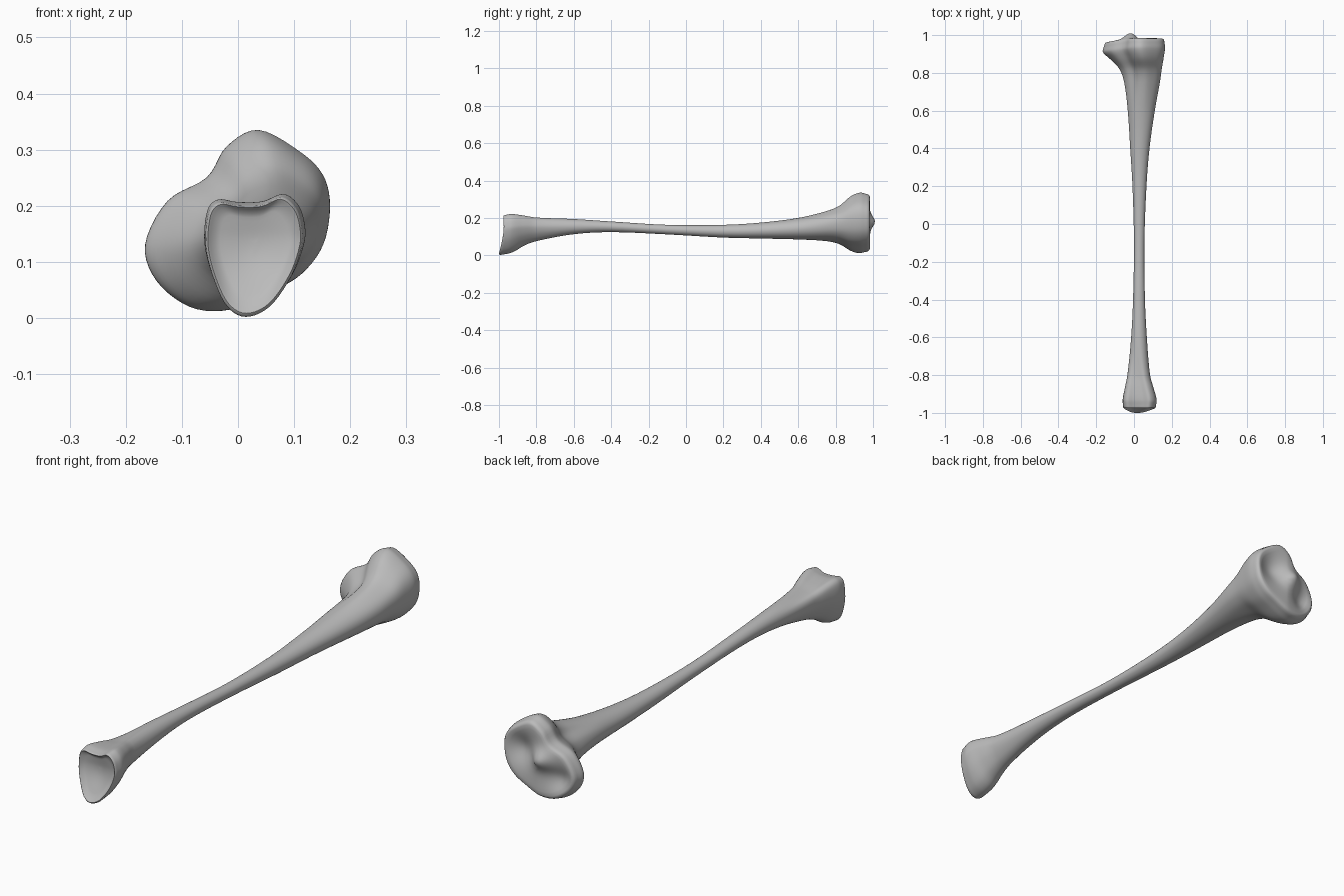
import bpy, bmesh, math
from mathutils import Vector

cube = bpy.data.objects.get("Cube")
if cube:
    bpy.data.objects.remove(cube, do_unlink=True)

# Cross-section outlines (x, z), counter-clockwise from the +x side
PLATEAU = [(.165, .20), (.152, .255), (.11, .297), (.037, .335), (-.02, .305),
           (-.055, .25), (-.125, .208), (-.165, .13), (-.145, .065), (-.085, .018),
           (-.015, .013), (.06, .045), (.115, .078), (.153, .13)]
ANKLE = [(.12, .13), (.121, .165), (.11, .20), (.083, .221), (.045, .207),
         (0, .206), (-.035, .211), (-.055, .19), (-.06, .13), (-.045, .07),
         (-.02, .02), (.015, .001), (.06, .02), (.10, .075)]
COUNT = len(PLATEAU)
SHAFT = [(math.cos(i * math.tau / COUNT), math.sin(i * math.tau / COUNT)) for i in range(COUNT)]

# Stations along the bone: y, x min, x max, z min, z max
STATIONS = [
    (-.965, -.058, .116, .002, .216), (-.93, -.06, .12, .012, .221),
    (-.87, -.049, .104, .05, .213), (-.8, -.035, .085, .076, .202),
    (-.6, -.015, .068, .113, .194), (-.4, -.005, .058, .124, .181),
    (-.1, 0, .055, .112, .163), (.2, -.008, .066, .095, .163),
    (.4, -.02, .082, .09, .175), (.6, -.033, .11, .085, .2),
    (.75, -.052, .137, .076, .236), (.82, -.077, .147, .06, .265),
    (.88, -.13, .157, .025, .315), (.93, -.165, .164, .012, .335),
    (.965, -.158, .161, .018, .328),
]


def smoothstep(a, b, v):
    t = min(1, max(0, (v - a) / (b - a)))
    return t * t * (3 - 2 * t)


def fitted(points, x0=-1, x1=1, z0=-1, z1=1):
    """Stretch an outline to fill a box."""
    xs, zs = zip(*points)
    fx = (x1 - x0) / (max(xs) - min(xs))
    fz = (z1 - z0) / (max(zs) - min(zs))
    return [(x0 + (x - min(xs)) * fx, z0 + (z - min(zs)) * fz) for x, z in points]


def rounded(points, steps=5):
    """Closed smooth curve through the points."""
    out = []
    for i in range(len(points)):
        a, b, c, d = (Vector(points[(i + k) % len(points)]) for k in (-1, 0, 1, 2))
        for s in range(steps):
            t = s / steps
            p = b + (c - a) * t / 2 + (a * 2 - b * 5 + c * 4 - d) * t * t / 2
            out.append(tuple(p + (b * 3 - c * 3 + d - a) * t ** 3 / 2))
    return out


def hermite_rows(rows, steps=5):
    """Smooth in-between stations."""
    def slope(i, k):
        a, b = rows[max(i - 1, 0)], rows[min(i + 1, len(rows) - 1)]
        return (b[k] - a[k]) / (b[0] - a[0])
    for i in range(len(rows) - 1):
        p, q = rows[i], rows[i + 1]
        h = q[0] - p[0]
        for s in range(steps):
            t = s / steps
            w = t * t * (3 - 2 * t)
            yield [p[0] + h * t] + [
                p[k] * (1 - w) + q[k] * w
                + h * (slope(i, k) * t * (1 - t) ** 2 - slope(i + 1, k) * t * t * (1 - t))
                for k in range(1, 5)]
    yield list(rows[-1])


OUTLINES = [fitted(rounded(o)) for o in (ANKLE, SHAFT, PLATEAU)]


def section(y, *box):
    """Blend ankle, shaft and plateau outlines for a place on the bone."""
    wa = 1 - smoothstep(-.95, -.55, y)
    wp = smoothstep(.55, .92, y)
    mix = [(a[0] * wa + s[0] * (1 - wa - wp) + p[0] * wp,
            a[1] * wa + s[1] * (1 - wa - wp) + p[1] * wp)
           for a, s, p in zip(*OUTLINES)]
    return [(x, y, z) for x, z in fitted(mix, *box)]


def bump(x, z, cx, cz, r):
    return math.exp(-((x - cx) ** 2 + (z - cz) ** 2) / r ** 2)


def plateau_relief(x, z, inner):
    """Two shallow sockets with a raised ridge between them."""
    dish = .028 * bump(x, z, .075, .2, .06) + .022 * bump(x, z, -.09, .11, .05)
    ridge = .03 * bump(x, z, -.02, .18, .04)
    return inner * (ridge - dish)


def ankle_relief(x, z, inner):
    """Hollow joint face."""
    return inner * .02 * bump(x, z, .03, .12, .08)


def cap(ring, profile, relief):
    """Rings closing an end: (scale, y) pairs from rim to middle."""
    cx = sum(p[0] for p in ring) / len(ring)
    cz = sum(p[2] for p in ring) / len(ring)
    for s, y in profile:
        pts = [(cx + (x - cx) * s, cz + (z - cz) * s) for x, _, z in ring]
        yield [(x, y + relief(x, z, smoothstep(1, .75, s) if s > .75 else 1), z) for x, z in pts]


def bend_ends(p):
    """Lean the end faces: low front lip on the ankle, lower outer side on the plateau."""
    x, y, z = p
    y -= .028 * max(0, 1 - z / .15) ** 1.5 * smoothstep(-.9, -.97, y) if y < -.9 else 0
    y -= .022 * max(0, -x / .165) * smoothstep(.85, .95, y)
    return x, y, z


body = [section(*row) for row in hermite_rows(STATIONS)]
inside = [i / 10 for i in range(8, 0, -1)]
ankle_cap = list(cap(body[0], [(.985, -.971), (.95, -.975), (.9, -.973)]
                     + [(s, -.97) for s in inside], ankle_relief))
plateau_cap = list(cap(body[-1], [(.985, .974), (.95, .981), (.9, .984)]
                       + [(s, .985) for s in inside], plateau_relief))
rings = ankle_cap[::-1] + body + plateau_cap

# Skin the rings into one closed bone
bm = bmesh.new()
loops = [[bm.verts.new(bend_ends(p)) for p in ring] for ring in rings]
n = len(loops[0])
for a, b in zip(loops, loops[1:]):
    for i in range(n):
        j = (i + 1) % n
        bm.faces.new((a[i], a[j], b[j], b[i]))
for loop in (loops[0], loops[-1]):
    hub = bm.verts.new(sum((v.co for v in loop), Vector()) / n)
    for i in range(n):
        bm.faces.new((loop[i], loop[(i + 1) % n], hub))
bmesh.ops.recalc_face_normals(bm, faces=bm.faces)
mesh = bpy.data.meshes.new("shin_bone")
bm.to_mesh(mesh)
bm.free()

bone = bpy.data.objects.new("shin_bone", mesh)
bpy.context.collection.objects.link(bone)

# Plain grey bone
grey = bpy.data.materials.new("bone_grey")
grey.use_nodes = True
colour = (.5, .5, .5, 1)
grey.diffuse_color = colour
grey.node_tree.nodes["Principled BSDF"].inputs["Base Color"].default_value = colour
mesh.materials.append(grey)

bpy.ops.object.select_all(action="DESELECT")
bone.select_set(True)
bpy.context.view_layer.objects.active = bone
bpy.ops.object.shade_smooth_by_angle(angle=math.radians(50))
